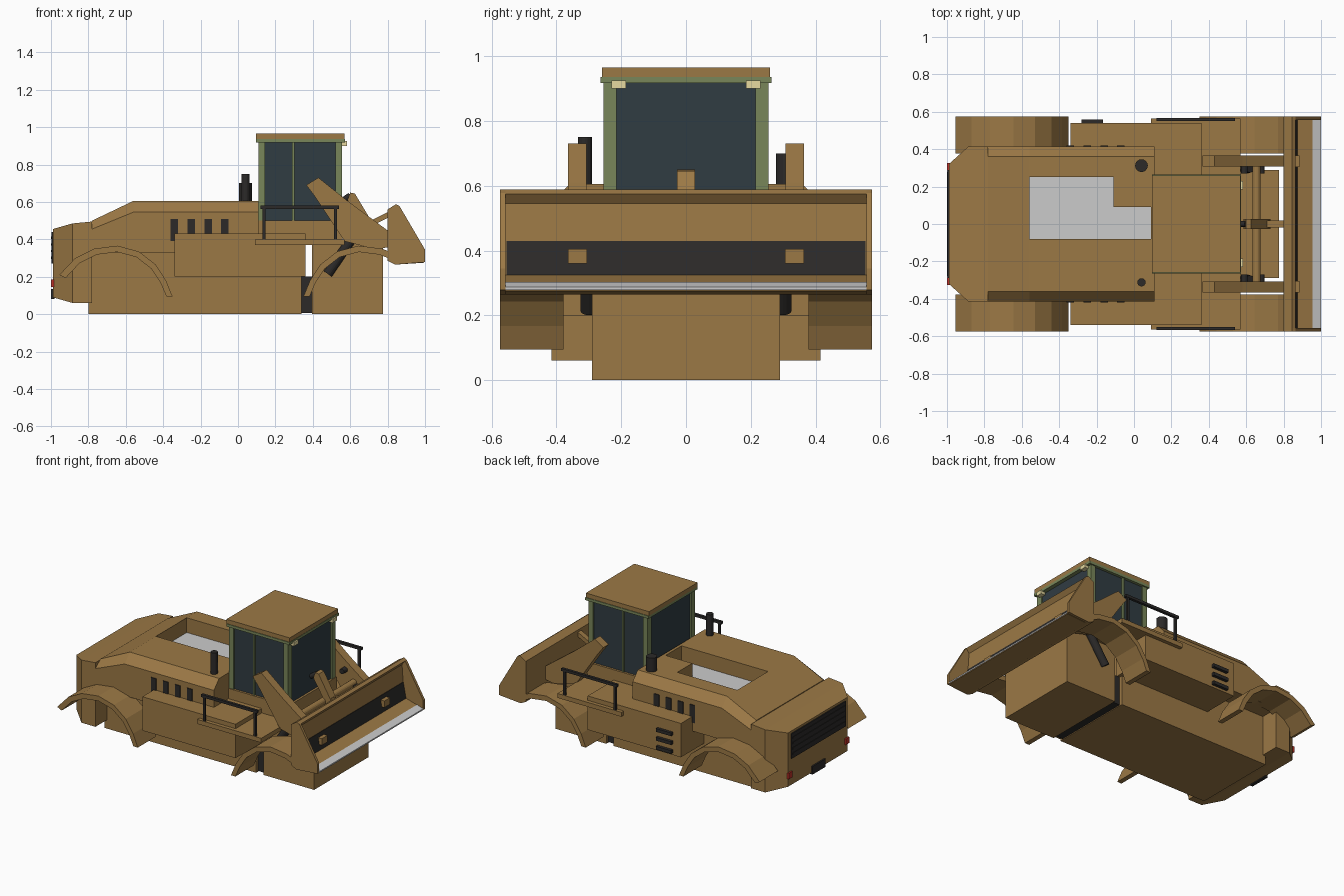
import bpy, bmesh, math
from mathutils import Vector, Matrix

if "Cube" in bpy.data.objects:
    bpy.data.objects.remove(bpy.data.objects["Cube"])


def mat(name, c):
    m = bpy.data.materials.new(name)
    m.diffuse_color = (*c, 1)
    m.use_nodes = True
    m.node_tree.nodes["Principled BSDF"].inputs["Base Color"].default_value = m.diffuse_color
    return m


TAN = mat("tan_paint", (0.33, 0.19, 0.06))
GREEN = mat("green_trim", (0.19, 0.24, 0.10))
GLASS = mat("dark_glass", (0.03, 0.045, 0.055))
BLACK = mat("black", (0.025, 0.023, 0.022))
RED = mat("red_lamp", (0.5, 0.03, 0.02))
CREAM = mat("cream_lamp", (0.8, 0.7, 0.35))


def finish(name, bm, material, mirror=False):
    bmesh.ops.recalc_face_normals(bm, faces=bm.faces)
    me = bpy.data.meshes.new(name)
    bm.to_mesh(me)
    bm.free()
    ob = bpy.data.objects.new(name, me)
    bpy.context.collection.objects.link(ob)
    if material:
        me.materials.append(material)
    if mirror:
        m = ob.modifiers.new("mirror", 'MIRROR')
        m.use_axis = (False, True, False)
    return ob


def loft(name, loops, material, mirror=False):
    """Skin equal-length closed loops and cap both ends."""
    bm = bmesh.new()
    rows = [[bm.verts.new(p) for p in loop] for loop in loops]
    n = len(rows[0])
    for a, b in zip(rows, rows[1:]):
        for i in range(n):
            j = (i + 1) % n
            bm.faces.new((a[i], a[j], b[j], b[i]))
    bm.faces.new(rows[0])
    bm.faces.new(rows[-1])
    return finish(name, bm, material, mirror)


def prism(name, pts, y0, y1, material, mirror=False):
    return loft(name, [[(x, y, z) for x, z in pts] for y in (y0, y1)], material, mirror)


def box(name, x0, x1, y0, y1, z0, z1, material, mirror=False):
    return prism(name, [(x0, z0), (x1, z0), (x1, z1), (x0, z1)], y0, y1, material, mirror)


def rod(name, a, b, r, material, mirror=False, n=16):
    a, b = Vector(a), Vector(b)
    bm = bmesh.new()
    m = Matrix.Translation((a + b) / 2) @ (b - a).to_track_quat('Z', 'Y').to_matrix().to_4x4()
    bmesh.ops.create_cone(bm, cap_ends=True, segments=n, radius1=r, radius2=r,
                          depth=(b - a).length, matrix=m)
    return finish(name, bm, material, mirror)


# Chassis halves and articulation joint
box("rear_chassis", -0.80, 0.34, -0.29, 0.29, 0.0, 0.40, TAN)
box("front_chassis", 0.395, 0.775, -0.29, 0.29, 0.0, 0.38, TAN)
box("articulation_joint", 0.33, 0.40, -0.27, 0.27, 0.005, 0.20, BLACK)

# Hood with chamfered shoulders and sloping tail
def hood_loop(x, top, shoulder):
    return [(x, -0.415, 0.33), (x, -0.415, shoulder), (x, -0.36, top),
            (x, 0.36, top), (x, 0.415, shoulder), (x, 0.415, 0.33)]

hood = loft("hood", [hood_loop(-0.78, 0.50, 0.455), hood_loop(-0.56, 0.605, 0.545),
                     hood_loop(0.11, 0.605, 0.545)], TAN)

# L-shaped recess in the hood top
outline = [(-0.56, -0.08), (0.09, -0.08), (0.09, 0.09), (-0.11, 0.09), (-0.11, 0.25), (-0.56, 0.25)]
cutter = loft("recess_cutter", [[(x, y, z) for x, y in outline] for z in (0.50, 0.70)], None)
cutter.hide_render = True
cutter.hide_set(True)
cut = hood.modifiers.new("recess", 'BOOLEAN')
cut.operation, cut.object, cut.solver = 'DIFFERENCE', cutter, 'EXACT'
loft("recess_floor", [[(x, y, z) for x, y in outline] for z in (0.49, 0.505)], None)

# Counterweight with chamfered rear corners
def weight_loop(x, w, lo, hi):
    return [(x, -w, lo), (x, -w, hi), (x, w, hi), (x, w, lo)]

loft("counterweight", [weight_loop(-0.99, 0.32, 0.09, 0.455), weight_loop(-0.885, 0.415, 0.06, 0.485),
                       weight_loop(-0.78, 0.415, 0.06, 0.495)], TAN)

# Rear grille, lamps and hitch
box("rear_grille", -0.997, -0.985, -0.29, 0.29, 0.27, 0.44, BLACK)
for i in range(4):
    z = 0.295 + i * 0.036
    box("grille_louvre", -1.0, -0.99, -0.28, 0.28, z, z + 0.012, BLACK)
box("tail_lamp", -1.0, -0.98, 0.285, 0.325, 0.145, 0.185, RED, True)
box("rear_hitch", -1.0, -0.98, -0.07, 0.07, 0.08, 0.135, BLACK)

# Hood side vents
for i in range(4):
    x = -0.36 + i * 0.09
    box("side_vent", x, x + 0.04, 0.41, 0.42, 0.39, 0.51, BLACK, True)

# Side tanks, access steps, walkways and railings
box("side_tank", -0.34, 0.36, 0.26, 0.54, 0.20, 0.43, TAN, True)
for z in (0.215, 0.275, 0.335):
    box("tank_step", -0.28, -0.165, 0.53, 0.56, z, z + 0.022, BLACK)
box("walkway", 0.09, 0.57, 0.25, 0.565, 0.37, 0.40, TAN, True)
box("railing_top", 0.12, 0.54, 0.55, 0.568, 0.562, 0.58, BLACK, True)
for x in (0.14, 0.52):
    box("railing_post", x - 0.008, x + 0.008, 0.552, 0.566, 0.40, 0.565, BLACK, True)

# Exhaust stack and air intake
rod("exhaust_pipe", (0.04, -0.312, 0.54), (0.04, -0.312, 0.75), 0.022, BLACK)
rod("air_intake", (0.04, 0.312, 0.54), (0.04, 0.312, 0.70), 0.034, BLACK)

# Cab
box("cab_base", 0.10, 0.56, -0.26, 0.26, 0.37, 0.50, TAN)
box("cab_glass", 0.12, 0.545, -0.245, 0.245, 0.50, 0.92, GLASS)
for x0, x1 in ((0.11, 0.145), (0.29, 0.303), (0.52, 0.555)):
    inner = 0.24 if x0 == 0.29 else 0.215
    box("cab_pillar", x0, x1, inner, 0.255, 0.50, 0.92, GREEN, True)
box("cab_header", 0.097, 0.572, -0.264, 0.264, 0.918, 0.936, GREEN)
box("cab_roof", 0.095, 0.57, -0.26, 0.26, 0.936, 0.965, TAN)
box("work_lamp", 0.55, 0.582, 0.185, 0.23, 0.90, 0.925, CREAM, True)

# Fenders: one arch profile, reused for the front
arch = [(-0.955, 0.21), (-0.87, 0.30), (-0.77, 0.35), (-0.645, 0.366),
        (-0.53, 0.335), (-0.44, 0.265), (-0.385, 0.18), (-0.35, 0.095)]

def fender(name, pts, cx):
    inner = [(cx + (x - cx) * 0.89, 0.06 + (z - 0.06) * 0.89) for x, z in pts]
    for p in (pts, inner):
        p[-1] = (p[-1][0], 0.095)
    prism(name, pts + inner[::-1], 0.378, 0.575, TAN, True)

fender("rear_fender", arch[:], -0.65)
fender("front_fender", [(0.83, 0.325)] + [(-x, z) for x, z in arch[2:]], 0.65)

# Lift arms, cylinders and tilt linkage
prism("lift_arm", [(0.365, 0.69), (0.43, 0.73), (0.58, 0.61), (0.81, 0.44), (0.81, 0.36),
                   (0.74, 0.345), (0.57, 0.39), (0.41, 0.63)], 0.307, 0.365, TAN, True)
rod("lift_cylinder", (0.48, 0.30, 0.215), (0.62, 0.30, 0.42), 0.026, BLACK, True)
rod("arm_cross_tube", (0.655, -0.31, 0.47), (0.655, 0.31, 0.47), 0.022, TAN)
for x, z in ((0.59, 0.54), (0.68, 0.45)):
    rod("arm_pin", (x, 0.27, z), (x, 0.31, z), 0.018, BLACK, True)
prism("tilt_lever", [(0.585, 0.61), (0.60, 0.65), (0.625, 0.645), (0.73, 0.47), (0.69, 0.44)],
      -0.028, 0.028, TAN)
prism("tilt_link", [(0.70, 0.495), (0.71, 0.47), (0.82, 0.525), (0.82, 0.555)], -0.018, 0.018, TAN)
rod("tilt_cylinder", (0.55, 0, 0.60), (0.60, 0, 0.635), 0.016, BLACK)

# Bucket: curved shell, end plates, dark slot and cutting edge
prism("bucket_shell", [(0.80, 0.56), (0.845, 0.588), (0.864, 0.575), (0.842, 0.545), (0.85, 0.43),
                       (0.87, 0.325), (0.955, 0.30), (0.995, 0.285), (0.995, 0.275), (0.84, 0.265),
                       (0.80, 0.285)], -0.557, 0.557, TAN)
prism("bucket_end_plate", [(0.80, 0.56), (0.845, 0.588), (0.864, 0.577), (1.0, 0.345), (1.0, 0.278),
                           (0.84, 0.265), (0.80, 0.285)], 0.557, 0.575, TAN, True)
prism("bucket_slot", [(0.84, 0.43), (0.853, 0.43), (0.873, 0.325), (0.86, 0.325)],
      -0.555, 0.555, BLACK)
box("bucket_bracket", 0.85, 0.885, 0.305, 0.365, 0.36, 0.405, TAN, True)
prism("cutting_edge", [(0.955, 0.295), (0.955, 0.303), (1.0, 0.287), (1.0, 0.278)],
      -0.557, 0.557, None)
